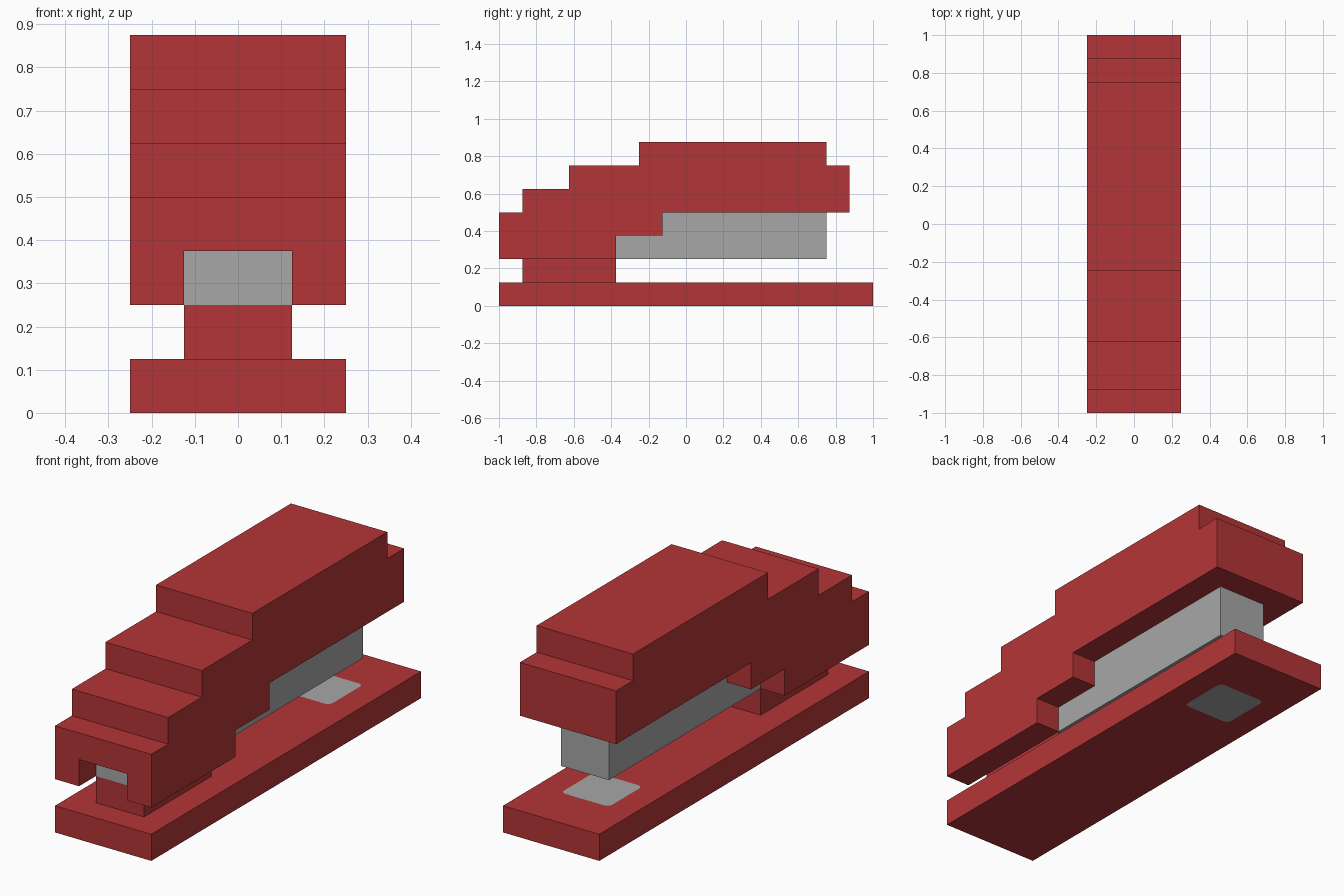
import bpy
import bmesh
from mathutils import Matrix

cube = bpy.data.objects.get("Cube")
if cube:
    bpy.data.objects.remove(cube, do_unlink=True)

U = 0.125  # build unit: everything sits on this grid


def make_material(name, rgb):
    mat = bpy.data.materials.new(name)
    mat.use_nodes = True
    mat.diffuse_color = (*rgb, 1)
    mat.node_tree.nodes["Principled BSDF"].inputs["Base Color"].default_value = (*rgb, 1)
    return mat


red = make_material("red_plastic", (0.456, 0.036, 0.038))
steel = make_material("grey_steel", (0.386, 0.386, 0.386))


def finish(name, bm, mat):
    bmesh.ops.recalc_face_normals(bm, faces=bm.faces)
    mesh = bpy.data.meshes.new(name)
    bm.to_mesh(mesh)
    bm.free()
    mesh.materials.append(mat)
    obj = bpy.data.objects.new(name, mesh)
    bpy.context.collection.objects.link(obj)
    return obj


def extrude_profile(name, points, half_width, mat):
    """Side profile of (y, z) grid points, extruded across x."""
    bm = bmesh.new()
    face = bm.faces.new([bm.verts.new((-half_width * U, y * U, z * U)) for y, z in points])
    ext = bmesh.ops.extrude_face_region(bm, geom=[face])
    verts = [g for g in ext["geom"] if isinstance(g, bmesh.types.BMVert)]
    bmesh.ops.translate(bm, verts=verts, vec=(2 * half_width * U, 0, 0))
    return finish(name, bm, mat)


def box(name, half_width, y0, y1, z0, z1, mat):
    return extrude_profile(name, [(y0, z0), (y1, z0), (y1, z1), (y0, z1)], half_width, mat)


def rounded_block(name, size, y, z0, z1, radius, mat):
    """Square block with rounded vertical edges."""
    bm = bmesh.new()
    place = Matrix.Translation((0, y * U, (z0 + z1) / 2 * U)) @ Matrix.Diagonal((size * U, size * U, (z1 - z0) * U, 1))
    bmesh.ops.create_cube(bm, size=1, matrix=place)
    upright = [e for e in bm.edges if abs(e.verts[0].co.z - e.verts[1].co.z) > 0.01]
    bmesh.ops.bevel(bm, geom=upright, offset=radius, segments=4, profile=0.5, affect="EDGES")
    return finish(name, bm, mat)


def cut(target, cutter):
    mod = target.modifiers.new("cut", "BOOLEAN")
    mod.operation = "DIFFERENCE"
    mod.solver = "EXACT"
    mod.object = cutter
    cutter.hide_render = True
    cutter.display_type = "WIRE"
    cutter.hide_set(True)


# Base plate with a flush steel anvil set right through it
base = box("base_plate", 2, -8, 8, 0, 1, red)
cut(base, rounded_block("anvil_cutter", 2, 5, -1, 2, 0.025, steel))
rounded_block("anvil", 2, 5, 0, 1, 0.025, steel)

# Hinge post between base and upper body
box("hinge_post", 1, -7, -3, 1, 2, red)

# Stepped upper body, slotted underneath for the magazine
body = extrude_profile("upper_body", [
    (-8, 2), (-8, 4), (-7, 4), (-7, 5), (-5, 5), (-5, 6), (-2, 6), (-2, 7),
    (6, 7), (6, 6), (7, 6), (7, 4), (-1, 4), (-1, 3), (-3, 3), (-3, 2)], 2, red)
cut(body, box("slot_cutter", 1, -9, -2, 1, 3, red))

# Steel staple magazine
extrude_profile("magazine", [(-7, 2), (6, 2), (6, 4), (-1, 4), (-1, 3), (-7, 3)], 1, steel)
